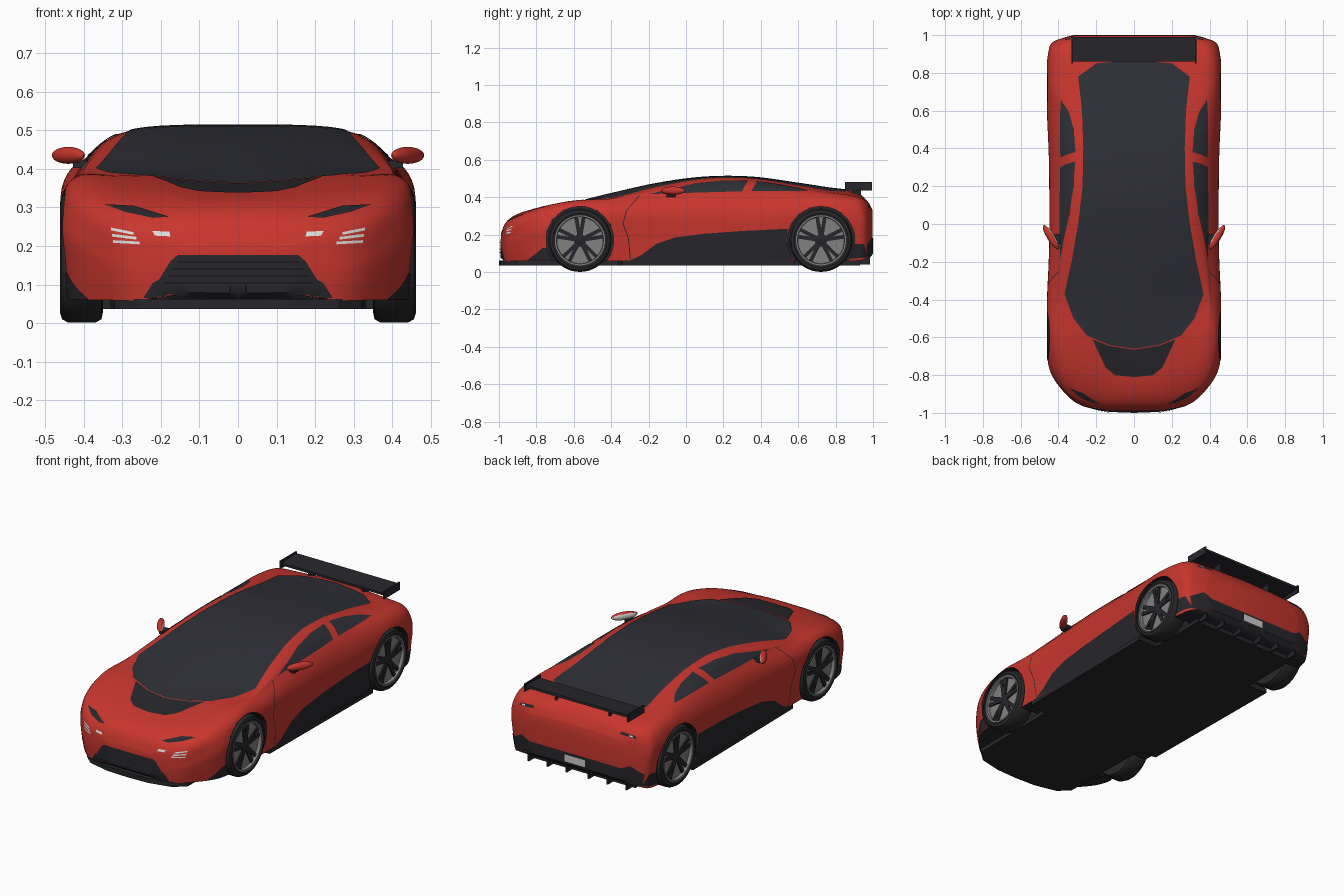
import bpy, bmesh, math
from mathutils import Vector, Matrix
from mathutils.bvhtree import BVHTree

if "Cube" in bpy.data.objects:
    bpy.data.objects.remove(bpy.data.objects["Cube"], do_unlink=True)


def material(name, rgb, rough=0.5):
    m = bpy.data.materials.new(name)
    m.use_nodes = True
    m.diffuse_color = (*rgb, 1)
    node = m.node_tree.nodes["Principled BSDF"]
    node.inputs["Base Color"].default_value = (*rgb, 1)
    node.inputs["Roughness"].default_value = rough
    return m


RED = material("red paint", (0.58, 0.037, 0.027))
GLASS = material("dark glass", (0.028, 0.029, 0.038))
TRIM = material("black trim", (0.02, 0.02, 0.025))
TYRE = material("tyre rubber", (0.022, 0.022, 0.024))
GREY = material("rim grey", (0.22, 0.22, 0.22))
SILVER = material("light silver", (0.6, 0.6, 0.58))
GOLD = material("gold caliper", (0.45, 0.27, 0.04))
WHITE = material("lamp white", (0.72, 0.72, 0.7))


def finish(bm, name, mats, mirror=True, smooth=True, recalc=True):
    if recalc:
        bmesh.ops.recalc_face_normals(bm, faces=bm.faces[:])
    me = bpy.data.meshes.new(name)
    bm.to_mesh(me)
    bm.free()
    for m in mats:
        me.materials.append(m)
    ob = bpy.data.objects.new(name, me)
    bpy.context.collection.objects.link(ob)
    if smooth:
        smooth_shade(ob)
    if mirror:
        ob.modifiers.new("mirror", "MIRROR")
    return ob


def smooth_shade(ob):
    bpy.ops.object.select_all(action="DESELECT")
    ob.select_set(True)
    bpy.context.view_layer.objects.active = ob
    bpy.ops.object.shade_smooth_by_angle(angle=math.radians(35))


def spline(points, n):
    """Smooth curve through points of any dimension."""
    p = [points[0]] + list(points) + [points[-1]]
    out = []
    for i in range(1, len(p) - 2):
        for k in range(n):
            t = k / n
            out.append([b + 0.5 * t * (c - a + t * (2*a - 5*b + 4*c - d + t * (3*(b - c) + d - a)))
                        for a, b, c, d in zip(p[i-1], p[i], p[i+1], p[i+2])])
    return out + [list(points[-1])]


def loft(bm, rings, caps=True):
    vs = [[bm.verts.new(c) for c in r] for r in rings]
    n = len(vs[0])
    for a, b in zip(vs, vs[1:]):
        for i in range(n):
            bm.faces.new((a[i], a[(i+1) % n], b[(i+1) % n], b[i]))
    if caps:
        bm.faces.new(vs[0])
        bm.faces.new(vs[-1])


def box(name, centre, size, mat, mirror=True, rot=None):
    bm = bmesh.new()
    m = Matrix.Translation(centre) @ (rot or Matrix()) @ Matrix.Diagonal((*size, 1))
    bmesh.ops.create_cube(bm, size=1, matrix=m)
    return finish(bm, name, [mat], mirror, False)


def lathe(name, profile, y, z, mat, segs=48):
    """Revolve (x, radius) points about a sideways axle."""
    bm = bmesh.new()
    turn = [2 * math.pi * k / segs for k in range(segs)]
    loft(bm, [[(x, y + r * math.cos(a), z + r * math.sin(a)) for a in turn] for x, r in profile])
    return finish(bm, name, [mat])


# Body shell: y, sill x z, flank x z, belt x z, roof rail x z, centre z
SECTIONS = [
    (-.99, .12, .08, .15, .14, .13, .19, .08, .2, .205),
    (-.96, .26, .06, .28, .16, .26, .235, .15, .265, .27),
    (-.89, .35, .06, .37, .2, .345, .285, .2, .31, .315),
    (-.77, .43, .06, .445, .25, .4, .335, .25, .35, .343),
    (-.6, .44, .06, .46, .3, .42, .375, .28, .38, .372),
    (-.4, .44, .06, .458, .32, .41, .385, .35, .395, .42),
    (-.15, .44, .06, .447, .32, .4, .405, .315, .455, .475),
    (.1, .44, .06, .445, .32, .395, .42, .285, .495, .508),
    (.35, .44, .06, .447, .32, .39, .43, .275, .495, .508),
    (.6, .44, .06, .458, .33, .4, .425, .275, .46, .475),
    (.75, .44, .06, .463, .32, .42, .41, .285, .435, .452),
    (.9, .43, .06, .453, .32, .41, .395, .3, .41, .43),
    (.965, .4, .07, .425, .28, .38, .36, .28, .38, .385),
    (.998, .29, .1, .32, .24, .29, .31, .2, .325, .33),
]
rings = []
for y, xs, zs, w, zw, xb, zb, xg, zg, zc in spline(SECTIONS, 6):
    half = [(xs, zs), (.25*xs + .75*w, (zs + zw) / 2), (w, zw), (xb, zb), (xg, zg)]
    path = half + [(0, zc)] + [(-x, z) for x, z in reversed(half)]
    rings.append([(x, y, z) for x, z in spline(path, 6)])
bm = bmesh.new()
loft(bm, rings)
bmesh.ops.recalc_face_normals(bm, faces=bm.faces[:])
skin = BVHTree.FromBMesh(bm)
body = finish(bm, "body", [RED, TRIM], mirror=False, smooth=False)

# Wheel arches
AXLES = {"front": -.567, "rear": .722}
HUB_Z, ARCH = .17, .18
cutters = []
for y in AXLES.values():
    for s in (-1, 1):
        bm = bmesh.new()
        m = Matrix.Translation((s * .46, y, HUB_Z)) @ Matrix.Rotation(math.pi / 2, 4, "Y")
        bmesh.ops.create_cone(bm, cap_ends=True, segments=64, radius1=ARCH, radius2=ARCH,
                              depth=.3, matrix=m)
        cut = finish(bm, "arch_cutter", [TRIM], False, False)
        cut.hide_render = True
        mod = body.modifiers.new("arch", "BOOLEAN")
        mod.operation, mod.solver, mod.object = "DIFFERENCE", "EXACT", cut
        cutters.append(cut)
shell = bpy.data.meshes.new_from_object(body.evaluated_get(bpy.context.evaluated_depsgraph_get()))
body.modifiers.clear()
body.data = shell
for c in cutters:
    bpy.data.objects.remove(c, do_unlink=True)
shell.materials.clear()
for m in (RED, TRIM):
    shell.materials.append(m)
for f in shell.polygons:
    c = f.center
    lining = any(math.hypot(c.y - y, c.z - HUB_Z) < ARCH + .002 for y in AXLES.values())
    f.material_index = int(lining or f.normal.z < -.7)
smooth_shade(body)

# Thin panels laid on the shell, drawn as flat outlines and mirrored
AIM = {
    "front": lambda a, b: ((a, -3, b), (0, 1, 0)),
    "back": lambda a, b: ((a, 3, b), (0, -1, 0)),
    "side": lambda a, b: ((3, a, b), (-1, 0, 0)),
    "top": lambda a, b: ((a, b, 3), (0, 0, -1)),
}


def panel(name, side, outline, mat, lift=.003, step=.02):
    bm = bmesh.new()
    bm.faces.new([bm.verts.new((a, b, 0)) for a, b in outline])
    bmesh.ops.triangulate(bm, faces=bm.faces[:])
    for axis in (0, 1):
        vals = [p[axis] for p in outline]
        for k in range(math.ceil(min(vals) / step), math.ceil(max(vals) / step)):
            co, no = Vector(), Vector()
            co[axis], no[axis] = k * step, 1
            bmesh.ops.bisect_plane(bm, geom=bm.verts[:] + bm.edges[:] + bm.faces[:],
                                   dist=1e-5, plane_co=co, plane_no=no)
    bmesh.ops.triangulate(bm, faces=bm.faces[:])
    missed = []
    for v in bm.verts:
        start, ray = AIM[side](v.co.x, v.co.y)
        hit, normal, _, _ = skin.ray_cast(Vector(start), Vector(ray))
        if hit is None:
            missed.append(v)
        else:
            v.co = hit + normal * lift
    bmesh.ops.delete(bm, geom=missed, context="VERTS")
    for f in bm.faces:
        f.normal_update()
        if f.normal.dot(Vector(ray)) > 0:
            f.normal_flip()
    return finish(bm, name, [mat], recalc=False)


panel("canopy_glass", "top", [(0, -.66), (.13, -.64), (.25, -.59), (.32, -.5), (.368, -.37),
      (.33, -.2), (.295, 0), (.272, .2), (.268, .4), (.275, .6), (.295, .78), (.2, .85), (0, .87)], GLASS)
panel("hood_panel", "top", [(0, -.665), (.13, -.645), (.22, -.61), (.15, -.76), (.1, -.8), (0, -.81)], TRIM)
panel("door_window", "side", [(-.2, .415), (.3, .43), (.33, .487), (.2, .487), (.05, .472)], GLASS)
panel("quarter_window", "side", [(.35, .432), (.66, .432), (.6, .448), (.5, .467), (.38, .484)], GLASS)
panel("side_blade", "side", [(-.3, .062), (-.24, .09), (-.16, .15), (-.06, .185), (.1, .205),
      (.3, .22), (.545, .232), (.538, .17), (.57, .062)], TRIM)
panel("front_corner_trim", "side", [(-.85, .062), (-.8, .1), (-.765, .13), (-.745, .13), (-.715, .062)], TRIM)
panel("rear_corner_trim", "side", [(.875, .07), (.903, .15), (.95, .15), (.97, .08)], TRIM)
seam = [(-.25, .41), (-.32, .33), (-.34, .26), (-.31, .18), (-.3, .07)]
panel("door_seam", "side", seam + [(a + .005, b) for a, b in reversed(seam)], TRIM, .001)
panel("grille", "front", [(0, .177), (.155, .177), (.175, .16), (.205, .112), (.22, .105),
      (.245, .065), (0, .065)], TRIM)
for i in range(4):
    z, w = .156 - .018 * i, .155 + .012 * i
    panel("grille_slat", "front", [(0, z), (w, z), (w, z + .005), (0, z + .005)], GLASS, .007)
panel("headlight_slit", "front", [(.345, .306), (.27, .302), (.215, .285), (.178, .274),
      (.22, .271), (.29, .286)], TRIM)
for i in range(3):
    a, b, z = .328 - .003 * i, .27 - .008 * i, .24 - .016 * i
    e = z - .012 + .004 * i
    panel("headlight_bar", "front", [(a, z), (b, e), (b, e + .007), (a, z + .007)], WHITE)
panel("fog_lamp", "front", [(.175, .224), (.215, .226), (.222, .238), (.178, .236)], WHITE)
panel("rear_bumper", "back", [(0, .08), (.4, .08), (.415, .15), (.34, .19), (.29, .165), (0, .165)], TRIM)
panel("rear_plate", "back", [(0, .112), (.065, .112), (.065, .152), (0, .152)], SILVER, .007)
panel("tail_light", "back", [(.27, .352), (.37, .345), (.36, .358), (.28, .364)], TRIM)
panel("tail_lamp", "back", [(.33, .35), (.35, .349), (.35, .355), (.33, .357)], WHITE, .006)

# Flat floor with front splitter and side skirts
floor = [(0, -1), (.13, -.995), (.26, -.965), (.32, -.91), (.33, -.36), (.44, -.34),
         (.45, .58), (.33, .58), (.33, .93), (0, .93)]
bm = bmesh.new()
loft(bm, [[(x, y, z) for x, y in floor] for z in (.036, .062)])
finish(bm, "floor", [TRIM], smooth=False)
for x in (.07, .19, .31):
    box("diffuser_fin", (x, .92, .08), (.01, .13, .08), TRIM)

# Rear wing
box("wing_blade", (0, .925, .463), (.65, .13, .014), TRIM, False, Matrix.Rotation(.06, 4, "X"))
box("wing_end_plate", (.327, .923, .459), (.008, .145, .044), TRIM)
box("wing_strut", (.17, .91, .43), (.012, .05, .06), TRIM)

# Door mirrors
bm = bmesh.new()
pose = Matrix.Translation((.44, -.07, .435)) @ Matrix.Rotation(math.radians(58), 4, "Z")
bmesh.ops.create_uvsphere(bm, u_segments=24, v_segments=12, radius=1,
                          matrix=pose @ Matrix.Diagonal((.075, .02, .022, 1)))
back = pose.to_3x3() @ Vector((0, 1, 0))
for f in bm.faces:
    f.normal_update()
    f.material_index = int(f.normal.dot(back) > .7)
finish(bm, "door_mirror", [RED, SILVER])
box("mirror_stem", (.405, -.08, .412), (.045, .05, .02), TRIM)

# Wheels: tyre, rim, brake and spokes
for end, y in AXLES.items():
    lathe(end + "_tyre", [(.36, .11), (.35, .14), (.354, .16), (.37, .169), (.44, .169),
          (.456, .16), (.461, .145), (.456, .134), (.43, .13), (.39, .126)], y, HUB_Z, TYRE)
    lathe(end + "_rim_ring", [(.44, .134), (.458, .134), (.458, .126), (.44, .124)], y, HUB_Z, GREY)
    lathe(end + "_brake_disc", [(.4, .098), (.418, .098)], y, HUB_Z, SILVER)
    lathe(end + "_hub", [(.41, .034), (.444, .032), (.45, .022)], y, HUB_Z, TRIM, 20)
    bm = bmesh.new()
    for k in range(5):
        for lean in (-.16, .16):
            m = (Matrix.Translation((.44, y, HUB_Z)) @ Matrix.Rotation(k * math.tau / 5 + lean, 4, "X")
                 @ Matrix.Translation((0, 0, .072)) @ Matrix.Diagonal((.016, .02, .112, 1)))
            bmesh.ops.create_cube(bm, size=1, matrix=m)
    finish(bm, end + "_spokes", [TRIM], smooth=False)
    tilt = -.8 if end == "front" else -2.2
    r = Matrix.Rotation(tilt, 4, "X")
    box(end + "_caliper", Vector((.418, y, HUB_Z)) + r @ Vector((0, 0, .083)), (.024, .07, .04), GOLD, True, r)
